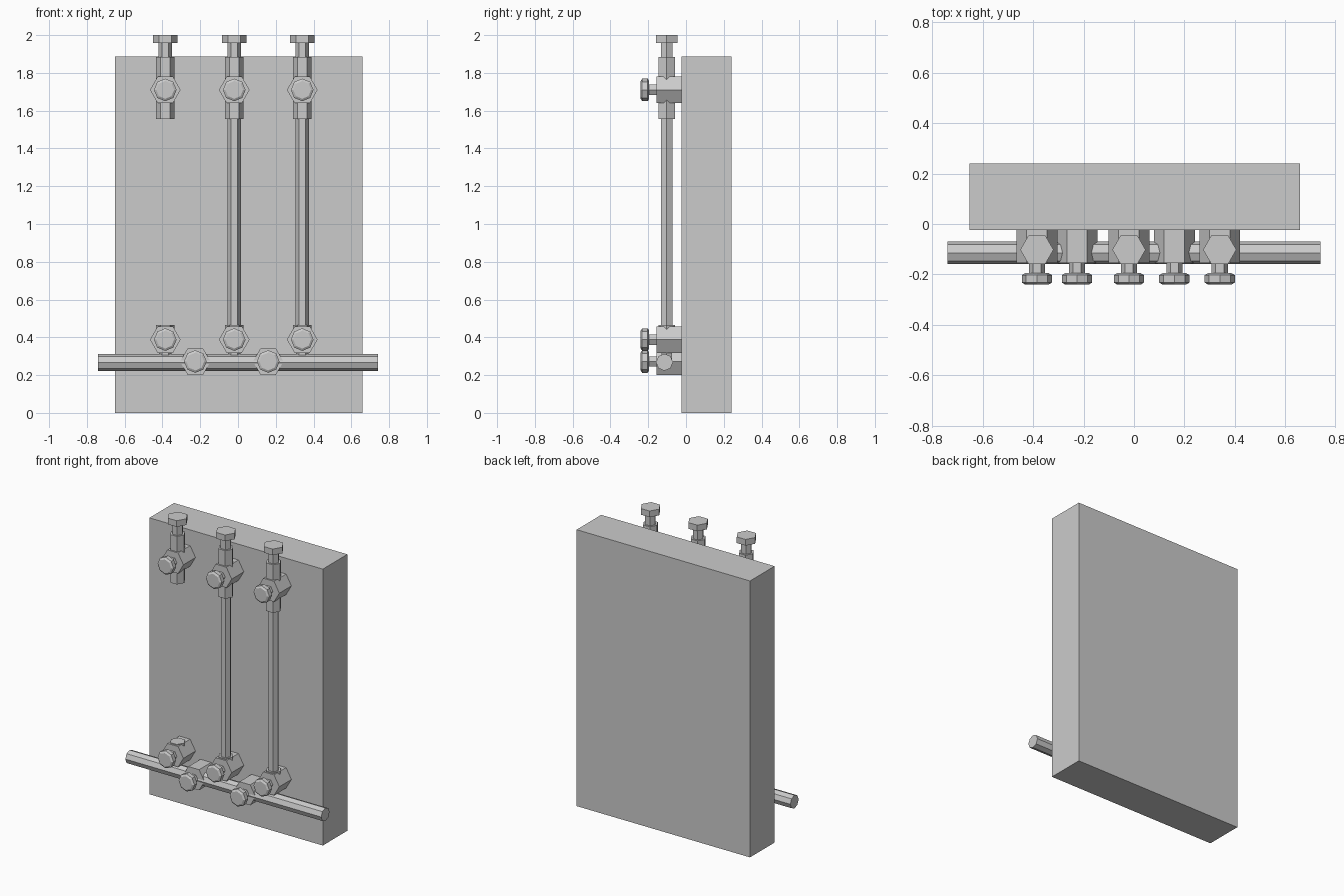
import bpy, bmesh
from math import cos, sin, tau

if "Cube" in bpy.data.objects:
    bpy.data.objects.remove(bpy.data.objects["Cube"])


def turned(name, axis, center, stations, sides, lobe=1.0):
    """Faceted solid along an axis; stations are (absolute position, radius)."""
    bm = bmesh.new()
    rings = []
    for t, r in stations:
        ring = []
        for i in range(sides):
            k = r * (lobe if i % 2 else 1.0)
            a, b = k * cos(tau * i / sides), k * sin(tau * i / sides)
            u, v = center[0] + a, center[1] + b
            co = {'x': (t, u, v), 'y': (u, t, v), 'z': (u, v, t)}[axis]
            ring.append(bm.verts.new(co))
        rings.append(ring)
    for lo, hi in zip(rings, rings[1:]):
        for i in range(sides):
            j = (i + 1) % sides
            bm.faces.new((lo[i], lo[j], hi[j], hi[i]))
    bm.faces.new(rings[0])
    bm.faces.new(rings[-1])
    bmesh.ops.recalc_face_normals(bm, faces=bm.faces)
    me = bpy.data.meshes.new(name)
    bm.to_mesh(me)
    bm.free()
    ob = bpy.data.objects.new(name, me)
    bpy.context.collection.objects.link(ob)
    return ob


def valve(name, x, z):
    # hexagonal body against the board, stem and lobed knob in front
    turned(name + "_body", 'y', (x, z), [(-0.155, 0.081), (-0.02, 0.081)], 6)
    turned(name + "_stem", 'y', (x, z), [(-0.21, 0.032), (-0.15, 0.032)], 6)
    turned(name + "_knob", 'y', (x, z),
           [(-0.24, 0.047), (-0.232, 0.06), (-0.203, 0.06), (-0.195, 0.047)], 16, 0.92)


PIPE_Y = -0.102

# backing board
bpy.ops.mesh.primitive_cube_add(size=1, location=(0.003, 0.108, 0.944))
board = bpy.context.object
board.name = "back_board"
board.scale = (1.31, 0.265, 1.888)

# horizontal main pipe
turned("main_pipe", 'x', (-0.114, 0.268), [(-0.74, 0.045), (0.74, 0.045)], 8)

# three vertical branches; the left one has no riser
for i, x in enumerate((-0.385, -0.02, 0.34)):
    c = (x, PIPE_Y)
    n = f"branch_{i + 1}"
    valve(n + "_upper_valve", x, 1.71)
    valve(n + "_lower_valve", x, 0.388)
    turned(n + "_upper_socket", 'z', c, [(1.557, 0.05), (1.885, 0.05)], 6)
    turned(n + "_neck", 'z', c, [(1.88, 0.036), (1.965, 0.036)], 6)
    turned(n + "_cap", 'z', c, [(1.958, 0.066), (2.0, 0.066)], 6)
    turned(n + "_lower_socket", 'z', c, [(0.37, 0.05), (0.464, 0.05)], 6)
    turned(n + "_tee", 'z', c, [(0.27, 0.033), (0.39, 0.033)], 6)
    if i > 0:
        turned(n + "_riser", 'z', c, [(0.45, 0.035), (1.57, 0.035)], 6)

# valves on the main pipe
for i, x in enumerate((-0.226, 0.16)):
    valve(f"main_valve_{i + 1}", x, 0.272)
